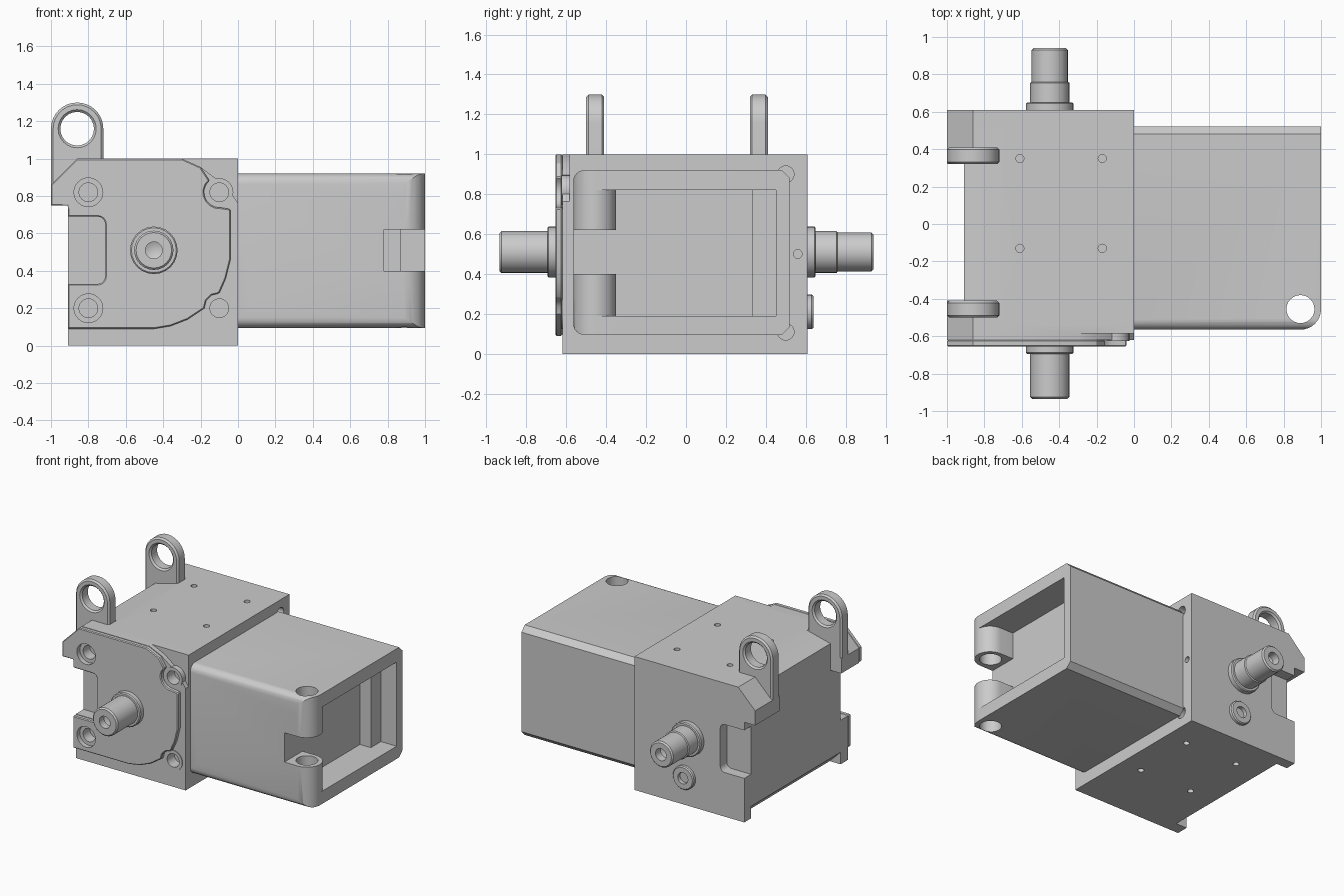
import bpy, bmesh, math
from mathutils import Matrix, Vector

if "Cube" in bpy.data.objects:
    bpy.data.objects.remove(bpy.data.objects["Cube"])


def finish(name, bm):
    bmesh.ops.remove_doubles(bm, verts=bm.verts, dist=1e-5)
    bmesh.ops.recalc_face_normals(bm, faces=bm.faces)
    me = bpy.data.meshes.new(name)
    bm.to_mesh(me)
    bm.free()
    ob = bpy.data.objects.new(name, me)
    bpy.context.collection.objects.link(ob)
    return ob


def prism(name, pts, axis, a, b):
    """Extrude a 2D outline along an axis from a to b."""
    def place(p, t):
        return {'x': (t, p[0], p[1]), 'y': (p[0], t, p[1]), 'z': (p[0], p[1], t)}[axis]
    bm = bmesh.new()
    face = bm.faces.new([bm.verts.new(place(p, a)) for p in pts])
    ext = bmesh.ops.extrude_face_region(bm, geom=[face])
    move = Vector(place((0, 0), b - a))
    bmesh.ops.translate(bm, vec=move, verts=[v for v in ext['geom'] if isinstance(v, bmesh.types.BMVert)])
    return finish(name, bm)


def arc(cx, cy, r, a0, a1, n=6):
    return [(cx + r * math.cos(math.radians(a0 + (a1 - a0) * i / n)),
             cy + r * math.sin(math.radians(a0 + (a1 - a0) * i / n))) for i in range(n + 1)]


def rect(x0, y0, x1, y1):
    return [(x0, y0), (x1, y0), (x1, y1), (x0, y1)]


def rod(name, cx, cy, r, axis, a, b, n=24):
    return prism(name, arc(cx, cy, r, 0, 360, n)[:-1], axis, a, b)


def lathe(name, profile, x, z):
    """Turn an (r, y) profile about a line parallel to y."""
    bm = bmesh.new()
    vs = [bm.verts.new((x + r, y, z)) for r, y in profile]
    es = [bm.edges.new(e) for e in zip(vs, vs[1:])]
    bmesh.ops.spin(bm, geom=vs + es, cent=(x, 0, z), axis=(0, 1, 0), angle=math.tau, steps=24)
    return finish(name, bm)


def apply_mod(ob, mod):
    bpy.context.view_layer.objects.active = ob
    bpy.ops.object.modifier_apply(modifier=mod.name)


def combine(ob, others, op='DIFFERENCE'):
    for o in others:
        m = ob.modifiers.new('bool', 'BOOLEAN')
        m.operation, m.solver, m.object = op, 'EXACT', o
        apply_mod(ob, m)
        bpy.data.objects.remove(o)


def bevel(ob, w, seg=2):
    m = ob.modifiers.new('bevel', 'BEVEL')
    m.width, m.segments, m.limit_method, m.angle_limit = w, seg, 'ANGLE', math.radians(50)
    apply_mod(ob, m)


# left edge shared by the end slabs and cover: ear, step and side pocket
left_top = [(-.86, 1), (-1, .86), (-1, .75), (-.91, .75), (-.91, .69)]
left_edge = left_top + arc(-.75, .65, .04, 90, 0, 4) + arc(-.75, .37, .04, 0, -90, 4) + [(-.91, .33)]

# gear housing: core, two end slabs and the ears carrying the lugs
housing = prism('gear_housing', [(0, 0), (0, 1), (-.71, 1), (-.91, .95), (-.91, .09), (-.82, 0)], 'y', -.53, .53)
slab = [(0, 0), (0, 1)] + left_edge + [(-.91, 0)]
ear = [(-.7, 1)] + left_top[:4] + [(-.7, .75)]
combine(housing, [prism('slab', slab, 'y', -.62, -.53), prism('slab', slab, 'y', .53, .61),
                  prism('ear', ear, 'y', -.54, -.41), prism('ear', ear, 'y', .32, .54)], 'UNION')

# housing holes: top and bottom taps, end-face holes, cover corner relief, bolt holes
bolts = [(-.8, .82), (-.8, .2), (-.1, .82), (-.1, .2)]
cuts = [rod('cut', x, y, .022, 'z', z - .06, z + .06, 12)
        for x in (-.61, -.17) for y in (-.13, .35) for z in (0, 1)]
cuts += [rod('cut', y, z, r, 'x', -.1, .1, 16) for y, z, r in ((.56, .5, .022), (.5, .9, .042), (.5, .11, .042))]
cuts.append(prism('cut', [(-.3, 1), (-.2, .955), (-.1, .88), (-.04, .82), (.1, .62), (.1, 1.1), (-.3, 1.1)],
                  'y', -.7, -.585))
cuts += [rod('cut', x, z, .05, 'y', -.7, -.54) for x, z in bolts]
combine(housing, cuts)

# front cover with curved outline around the right-hand bolts
outline = ([(-.86, 1), (-.3, 1)][::-1] + left_edge + [(-.91, .09), (-.45, .09), (-.36, .105), (-.27, .14), (-.18, .2)]
           + [(-.17, .24), (-.14, .27), (-.1, .28), (-.065, .36), (-.04, .46), (-.04, .73), (-.09, .738)]
           + arc(-.1, .82, .082, 255, 130, 6) + [(-.2, .955)])
outline.pop(1)
cover = prism('front_cover', outline, 'y', -.655, -.62)
bevel(cover, .006, 1)
combine(cover, [rod('cut', x, z, .077, 'y', -.7, -.6) for x, z in bolts[:2]])

# bolt seats on the right-hand corners
for i, (x, z) in enumerate(bolts[2:]):
    lathe(f'bolt_seat_{i}', [(.05, -.57), (.05, -.625), (.075, -.625), (.075, -.57)], x, z)

# lifting lugs
for name, y in (('front_lug', -.5), ('rear_lug', .32)):
    lug = prism(name, [(-1, .75), (-.72, .75)] + arc(-.86, 1.16, .14, 0, 180, 16), 'y', y, y + .09)
    combine(lug, [rod('cut', -.86, 1.16, .09, 'y', y - .1, y + .2)])
    bevel(lug, .012, 1)

# stepped shafts with bored ends, and the small port ring at the back
lathe('front_shaft', [(0, -.86), (.045, -.88), (.045, -.935), (.095, -.935), (.105, -.925), (.105, -.695),
                      (.12, -.695), (.127, -.688), (.127, -.6)], -.45, .51)
lathe('rear_shaft', [(0, .86), (.045, .88), (.045, .94), (.087, .94), (.097, .93), (.097, .76), (.105, .755),
                     (.105, .65), (.12, .65), (.127, .643), (.127, .58)], -.45, .51)
lathe('rear_port', [(0, .58), (.042, .58), (.042, .638), (.08, .638), (.087, .63), (.087, .59)], -.42, .21)

# motor box: rounded front edges, chamfered rear edges, rounded end corner
motor = prism('motor_box', arc(-.51, .15, .055, 270, 180) + arc(-.51, .865, .055, 180, 90)
              + [(.48, .92), (.52, .88), (.52, .135), (.48, .095)], 'x', -.005, 1)
plan = [(-.1, -.6), (.88, -.6), (.88, -.565)] + arc(.89, -.455, .11, -90, 0, 8) + [(1, .6), (-.1, .6)]
plan.remove((.88, -.6))
plan[0] = (-.1, -.565)
combine(motor, [prism('mask', plan, 'z', 0, 1.2)], 'INTERSECT')

# terminal pocket, cable notch and vertical pin hole
pocket = [(.78, -.35)] + arc(.89, -.46, .11, 90, 0, 8) + [(1.1, -.46), (1.1, .45), (.78, .45)]
combine(motor, [prism('cut', pocket, 'z', .19, .82),
                prism('cut', rect(.78, .4, 1.1, .62), 'y', -.7, -.3),
                rod('cut', .89, -.455, .075, 'z', -.1, 1.2)])
prism('terminal_block', rect(.33, .19, .46, .82), 'x', .77, .87)

for ob in bpy.data.objects:
    ob.select_set(True)
bpy.context.view_layer.objects.active = housing
bpy.ops.object.shade_smooth_by_angle(angle=math.radians(32))
